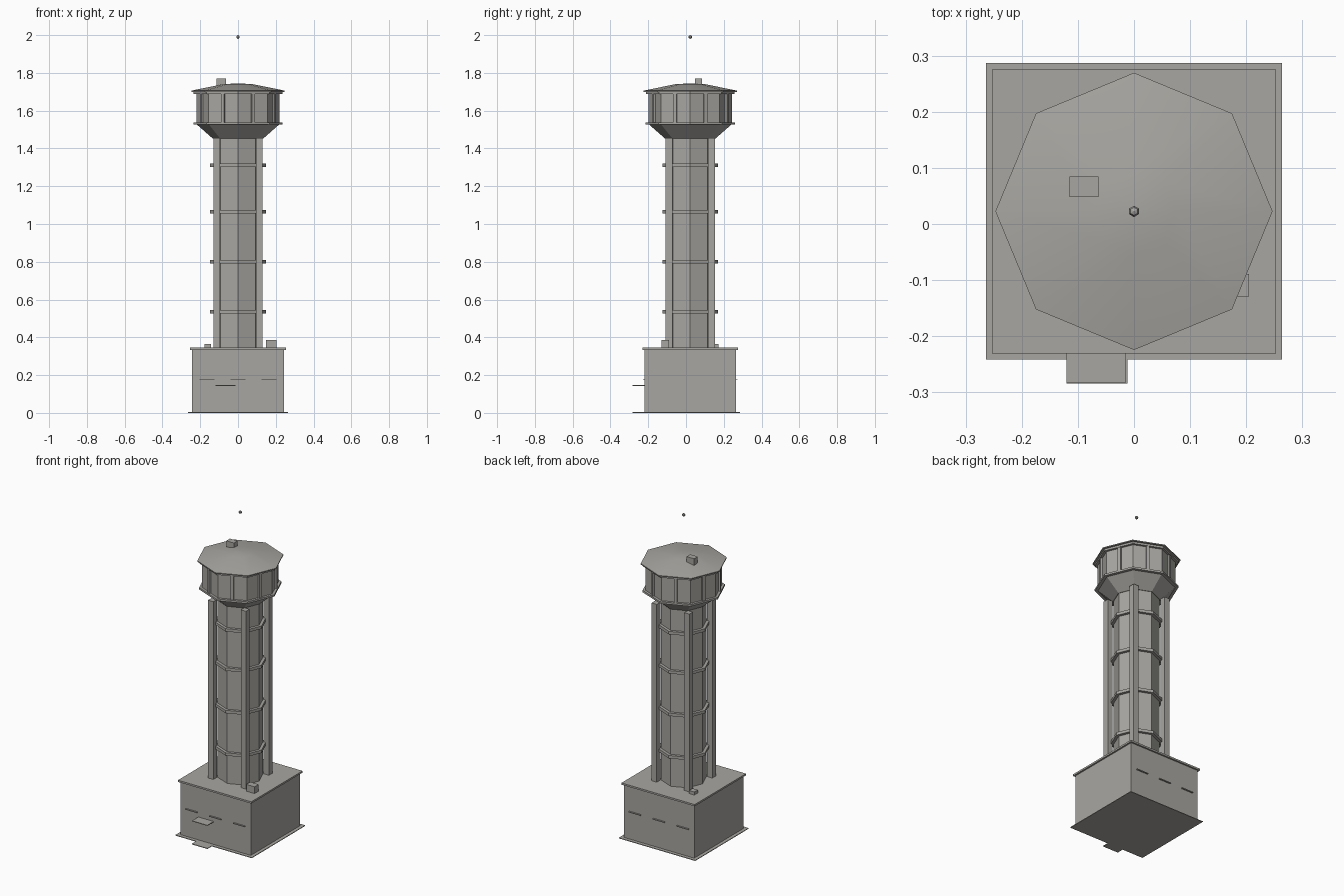
import bpy, bmesh, math
from mathutils import Matrix

if "Cube" in bpy.data.objects:
    bpy.data.objects.remove(bpy.data.objects["Cube"])

CY = 0.0225   # tower axis in y
SIDES = 8

concrete = bpy.data.materials.new("weathered_concrete")
concrete.use_nodes = True
grey = (0.39, 0.38, 0.355, 1)
concrete.diffuse_color = grey
concrete.node_tree.nodes["Principled BSDF"].inputs["Base Color"].default_value = grey


def finish(name, bm):
    bmesh.ops.recalc_face_normals(bm, faces=bm.faces)
    mesh = bpy.data.meshes.new(name)
    bm.to_mesh(mesh)
    bm.free()
    mesh.materials.append(concrete)
    ob = bpy.data.objects.new(name, mesh)
    ob.location.y = CY
    bpy.context.collection.objects.link(ob)
    return ob


def box(name, x, y, z, turn=0.0):
    """Box from (low, high) ranges around the tower axis, turned about z."""
    bm = bmesh.new()
    mid = [(a + b) / 2 for a, b in (x, y, z)]
    size = [b - a for a, b in (x, y, z)]
    m = Matrix.Rotation(turn, 4, "Z") @ Matrix.Translation(mid) @ Matrix.Diagonal((*size, 1))
    bmesh.ops.create_cube(bm, size=1, matrix=m)
    return finish(name, bm)


def lathe(name, profile):
    """Closed octagonal solid from (radius, height) pairs, corners on the axes."""
    bm = bmesh.new()
    rings = []
    for r, z in profile:
        rings.append([bm.verts.new((r * math.cos(math.tau * i / SIDES),
                                    r * math.sin(math.tau * i / SIDES), z))
                      for i in range(SIDES)])
    for low, high in zip(rings, rings[1:]):
        for i in range(SIDES):
            j = (i + 1) % SIDES
            bm.faces.new((low[i], low[j], high[j], high[i]))
    bm.faces.new(rings[0])
    bm.faces.new(rings[-1])
    return finish(name, bm)


def square(name, half, low, high):
    return box(name, (-half, half), (-half, half), (low, high))


# Square base building
square("ground_slab", 0.264, 0, 0.004)
square("base_walls", 0.243, 0, 0.338)
square("base_roof", 0.253, 0.334, 0.345)
box("entrance_step", (-0.12, -0.012), (-0.307, -0.24), (0, 0.004))
box("entrance_canopy", (-0.12, -0.014), (-0.305, -0.24), (0.143, 0.147))
for side, label in ((-1, "front"), (1, "back")):
    for i in (-1, 0, 1):
        ys = sorted((side * 0.24, side * 0.251))
        box(label + "_window_sill", (i * 0.165 - 0.04, i * 0.165 + 0.04), ys, (0.173, 0.178))

# Vents on the base roof
box("large_roof_vent", (0.148, 0.205), (-0.152, -0.112), (0.34, 0.387))
box("small_roof_vent", (-0.178, -0.142), (0.115, 0.15), (0.34, 0.364))

# Octagonal shaft with corner pillars and ring bands
lathe("shaft", [(0.13, 0.34), (0.13, 1.46)])
for sx in (-1, 1):
    for sy in (-1, 1):
        box("shaft_pillar", sorted((sx * 0.095, sx * 0.131)),
            sorted((sy * 0.095, sy * 0.131)), (0.34, 1.455))
for z in (0.535, 0.80, 1.065, 1.31):
    lathe("shaft_band", [(0.148, z - 0.009), (0.148, z + 0.009)])

# Tank: flared underside, drum, lower flange and cornice
lathe("tank_flare", [(0.133, 1.452), (0.222, 1.53)])
lathe("tank_flange", [(0.236, 1.526), (0.236, 1.538)])
lathe("tank_drum", [(0.22, 1.53), (0.22, 1.70)])
lathe("tank_cornice", [(0.235, 1.688), (0.235, 1.702)])

# Pilasters in the middle of each drum face
inner = 0.22 * math.cos(math.pi / SIDES)
for i in range(SIDES):
    box("tank_pilaster", (inner - 0.005, inner + 0.011), (-0.009, 0.009),
        (1.535, 1.69), math.tau * (i + 0.5) / SIDES)

# Shallow roof with hatch and finial
roof = lathe("tank_roof", [(0.247, 1.70), (0.247, 1.706), (0.075, 1.741), (0.004, 1.744)])
bpy.context.view_layer.objects.active = roof
roof.select_set(True)
bpy.ops.object.shade_smooth_by_angle(angle=math.radians(25))
box("roof_hatch", (-0.115, -0.063), (0.026, 0.062), (1.72, 1.77))

bm = bmesh.new()
bmesh.ops.create_uvsphere(bm, u_segments=6, v_segments=4, radius=0.01,
                          matrix=Matrix.Translation((0, 0, 1.99)))
finish("beacon", bm)
